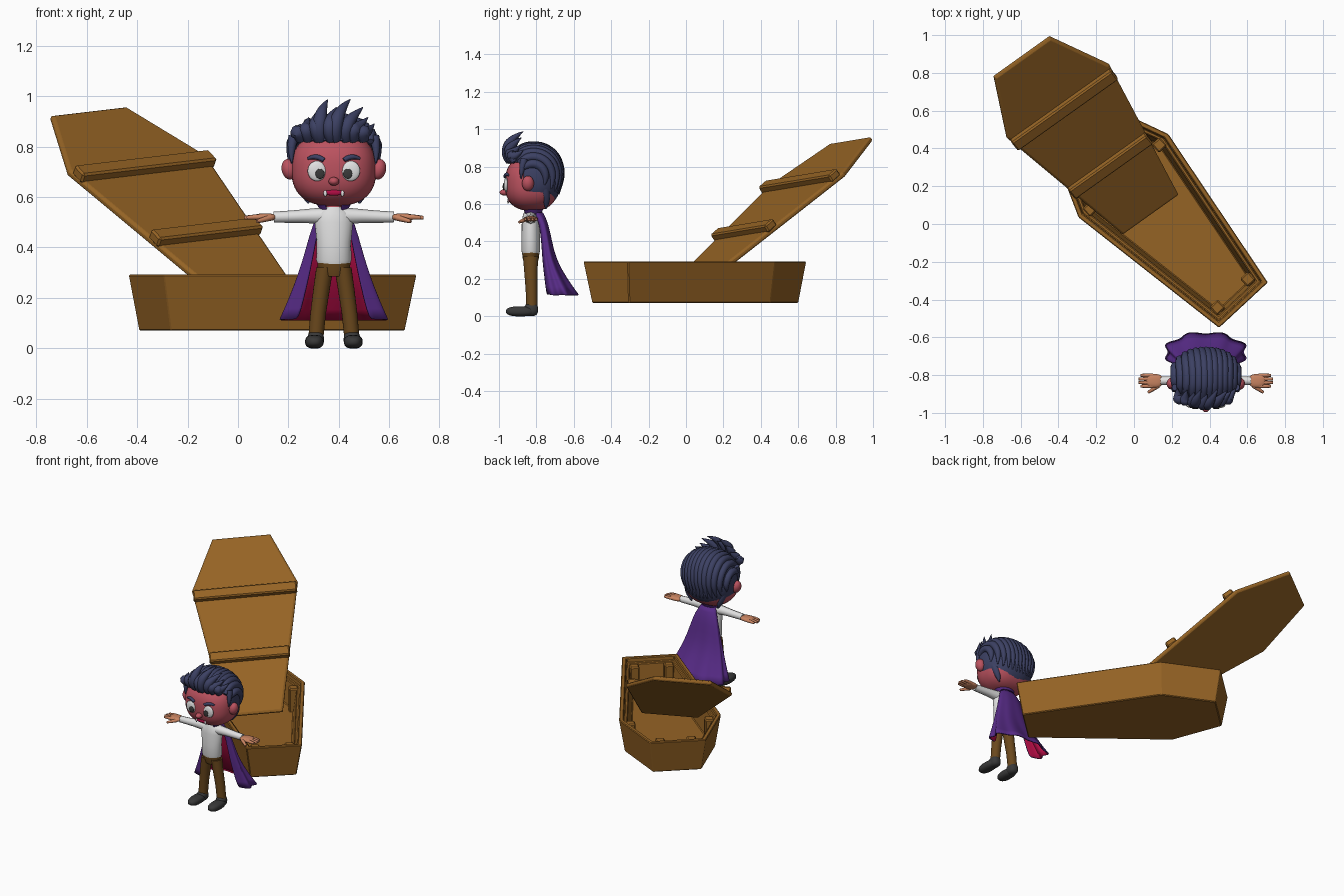
import bpy, bmesh, math
from mathutils import Vector, Matrix

cube = bpy.data.objects.get("Cube")
if cube:
    bpy.data.objects.remove(cube)


def material(name, r, g, b):
    m = bpy.data.materials.new(name)
    m.use_nodes = True
    m.diffuse_color = (r, g, b, 1)
    m.node_tree.nodes["Principled BSDF"].inputs["Base Color"].default_value = (r, g, b, 1)
    return m


WOOD = material("wood", .30, .125, .018)
SKIN = material("face skin", .50, .085, .115)
HAND = material("hand skin", .58, .23, .12)
WHITE = material("white", .75, .75, .75)
HAIR = material("navy hair", .045, .052, .125)
PURPLE = material("purple cloth", .095, .024, .24)
CRIMSON = material("crimson lining", .45, .004, .06)
TROUSER = material("brown trousers", .145, .065, .012)
DARK = material("charcoal", .04, .04, .04)

CX, CY = .38, -.83  # where the figure stands


def finish(bm, name, mats, smooth=True):
    me = bpy.data.meshes.new(name)
    bm.to_mesh(me)
    bm.free()
    for m in mats:
        me.materials.append(m)
    for p in me.polygons:
        p.use_smooth = smooth
    if smooth:
        me.set_sharp_from_angle(angle=math.radians(50))
    ob = bpy.data.objects.new(name, me)
    bpy.context.collection.objects.link(ob)
    return ob


def on_blob(center, radii, d, p):
    """Point of a rounded-box blob in direction d."""
    n = sum(abs(c) ** p for c in d) ** (1 / p)
    return Vector(c + r * k / n for c, r, k in zip(center, radii, d))


def blob(name, center, radii, mat, p=2, seg=24, rot=0, cut=None):
    bm = bmesh.new()
    bmesh.ops.create_uvsphere(bm, u_segments=seg, v_segments=seg * 2 // 3, radius=1)
    turn = Matrix.Rotation(rot, 3, "Y")
    for v in bm.verts:
        v.co = turn @ on_blob((0, 0, 0), radii, v.co, p) + Vector(center)
    if cut:
        cut(bm)
    return finish(bm, name, [mat])


def bridge(bm, rings, caps=True):
    n = len(rings[0])
    loops = [[bm.verts.new(c) for c in ring] for ring in rings]
    for a, b in zip(loops, loops[1:]):
        for i in range(n):
            j = (i + 1) % n
            bm.faces.new((a[i], a[j], b[j], b[i]))
    if caps:
        bm.faces.new(loops[0][::-1])
        bm.faces.new(loops[-1])
    bmesh.ops.recalc_face_normals(bm, faces=bm.faces)


def loft(name, sections, mat, n=20):
    """Vertical body from (x, y, z, half width, half depth) ellipses."""
    bm = bmesh.new()
    angles = [math.tau * i / n for i in range(n)]
    bridge(bm, [[(x + a * math.cos(t), y + b * math.sin(t), z) for t in angles]
                for x, y, z, a, b in sections])
    return finish(bm, name, [mat])


def tube(name, points, radii, mat):
    cu = bpy.data.curves.new(name, "CURVE")
    cu.dimensions = "3D"
    cu.bevel_depth, cu.bevel_resolution, cu.resolution_u = 1, 2, 5
    cu.use_fill_caps = True
    sp = cu.splines.new("NURBS")
    sp.points.add(len(points) - 1)
    for q, co, r in zip(sp.points, points, radii):
        q.co, q.radius = (*co, 1), r
    sp.use_endpoint_u, sp.order_u = True, 3
    tmp = bpy.data.objects.new(name + "_path", cu)
    bm = bmesh.new()
    me = bpy.data.meshes.new_from_object(tmp)
    bm.from_mesh(me)
    bpy.data.objects.remove(tmp)
    bpy.data.meshes.remove(me)
    bpy.data.curves.remove(cu)
    return finish(bm, name, [mat])


# ---- coffin -------------------------------------------------------------
SHOULDER, LENGTH = .935, 1.3


def outline(d, z, grow=1):
    """Six-sided plan, inset by d, foot end at y = 0."""
    f, s, h = (.177 - .85 * d) * grow, (.325 - 1.05 * d) * grow, (.178 - .67 * d) * grow
    return [(-f, d, z), (f, d, z), (s, SHOULDER, z), (h, LENGTH - d, z),
            (-h, LENGTH - d, z), (-s, SHOULDER, z)]


def frame(origin, w, a):
    w, a = Vector(w).normalized(), Vector(a).normalized()
    n = w.cross(a).normalized()
    w = a.cross(n)
    return Matrix.Translation(origin) @ Matrix((w, a, n)).transposed().to_4x4()


def place(ob, m, bevel=.006):
    ob.matrix_world = m
    b = ob.modifiers.new("edge", "BEVEL")
    b.width, b.segments = bevel, 1


def box(name, center, size, m):
    bm = bmesh.new()
    bmesh.ops.create_cube(bm, size=1)
    for v in bm.verts:
        v.co = Vector(c + s * k for c, s, k in zip(center, size, v.co))
    ob = finish(bm, name, [WOOD], False)
    place(ob, m, .008)


base = frame((.58, -.43, .07), (.733, .68, 0), (-.68, .733, 0))
bm = bmesh.new()
bridge(bm, [outline(d, z) for d, z in
            [(.036, 0), (0, .222), (.028, .222), (.03, .19), (.05, .19), (.07, .035)]])
place(finish(bm, "coffin_base", [WOOD], False), base, .005)
for side in (-1, 1):
    for w, a in ((.11, .085), (.25, .925), (.1, 1.2)):
        box("corner_post", (side * w, a, .11), (.06, .06, .17), base)

lid = frame((.09, .045, .215), (.8, .58, .1), (-.523, .641, .561))
bm = bmesh.new()
bridge(bm, [outline(d, z, 1.03) for d, z in [(.008, -.03), (0, -.022), (0, -.008), (.012, 0)]])
place(finish(bm, "coffin_lid", [WOOD], False), lid, .002)
for a, half in ((.885, .328), (.42, .255)):
    box("lid_strap", (0, a, .012), (half * 2, .07, .045), lid)

# ---- body ---------------------------------------------------------------
loft("shirt_torso", [(CX, CY, .33, .062, .045), (CX, CY, .35, .07, .05), (CX, CY, .42, .068, .05),
                     (CX, CY, .50, .076, .048), (CX, CY, .535, .068, .043), (CX, CY, .56, .035, .035)], WHITE)
loft("neck", [(CX, CY, .54, .032, .032), (CX, CY, .6, .034, .034)], SKIN)
loft("trouser_hips", [(CX, CY, .285, .045, .036), (CX, CY, .31, .063, .043), (CX, CY, .342, .066, .047)], TROUSER)

for s in (-1, 1):
    def at(x, y, z):
        return (CX + s * x, CY + y, z)

    loft("trouser_leg", [(*at(.071, .005, .045), .03, .03), (*at(.062, .004, .14), .031, .031),
                         (*at(.048, 0, .24), .033, .035), (*at(.036, 0, .32), .034, .042)], TROUSER)
    # shoes
    blob("shoe_toe", at(.077, -.055, .026), (.037, .078, .027), DARK, 2.5)
    blob("shoe_heel", at(.072, .002, .035), (.033, .038, .035), DARK, 2.5)
    # sleeves and hands
    tube("sleeve", [at(.04, 0, .525), at(.1, 0, .525), at(.17, 0, .522), at(.238, 0, .52)],
         (.034, .028, .024, .022), WHITE)
    blob("palm", at(.272, 0, .52), (.045, .036, .015), HAND, 2.6)
    for k in range(4):
        y = -.027 + k * .018
        reach = .355 if k in (1, 2) else .345
        tube("finger", [at(.28, y, .52), at(.32, y * 1.1, .521), at(reach, y * 1.05, .518)],
             (.011, .011, .007), HAND)
    tube("thumb", [at(.25, -.025, .518), at(.28, -.045, .51), at(.305, -.062, .503)],
         (.012, .011, .007), HAND)

# ---- cape and collar ----------------------------------------------------


def wrap(name, rows, limit, folds, thick):
    """Cloth open at the front, from (z, half width, back y, front y) rows, top first."""
    bm, n, grid = bmesh.new(), 40, []
    for r, (z, hw, yb, yf) in enumerate(rows):
        line = []
        for c in range(n + 1):
            t = math.radians(limit) * (2 * c / n - 1)
            k = 1 - folds * r * (1 + math.cos(8 * t)) / 2
            y = (yb + yf) / 2 + (yb - yf) / 2 * math.cos(t) * k
            line.append(bm.verts.new((CX + hw * math.sin(t) * k, y, z)))
        grid.append(line)
    for a, b in zip(grid, grid[1:]):
        for c in range(n):
            bm.faces.new((a[c], a[c + 1], b[c + 1], b[c]))
    ob = finish(bm, name, [PURPLE, CRIMSON])
    sub = ob.modifiers.new("smooth", "SUBSURF")
    sub.levels = sub.render_levels = 1
    so = ob.modifiers.new("lining", "SOLIDIFY")
    so.thickness, so.offset, so.material_offset = thick, -1, 1


wrap("cape", [(.555, .05, -.765, -.82), (.50, .085, -.735, -.795), (.40, .115, -.715, -.785),
              (.30, .148, -.69, -.785), (.2, .19, -.63, -.785), (.115, .232, -.565, -.79)], 135, .028, .008)
wrap("collar", [(.592, .083, -.752, -.895), (.57, .066, -.765, -.875), (.535, .048, -.78, -.86)],
     148, 0, .006)

# ---- head ---------------------------------------------------------------
HEAD, HR, HP = (CX, -.825, .71), (.168, .143, .146), 2.5
blob("head", HEAD, HR, SKIN, HP, 40)


def face(x, z, out=0):
    """Point on the front of the face."""
    k = 1 - abs(x / HR[0]) ** HP - abs((z - HEAD[2]) / HR[2]) ** HP
    return (CX + x, HEAD[1] - HR[1] * max(k, 0) ** (1 / HP) - out, z)


blob("nose", face(0, .662, .006), (.021, .026, .017), SKIN)
blob("mouth", face(0, .618), (.042, .007, .012), CRIMSON)
for s in (-1, 1):
    blob("eye_white", face(s * .067, .703), (.037, .012, .04), WHITE, rot=s * .1)
    blob("pupil", face(s * .055, .692, .011), (.018, .005, .02), DARK)
    blob("fang", face(s * .034, .614, .007), (.007, .005, .012), WHITE, seg=12)
    blob("ear", (CX + s * .178, -.845, .71), (.029, .032, .041), SKIN, rot=s * .2)
    tube("eyebrow", [face(s * .04, .746, .004), face(s * .07, .768, .004), face(s * .104, .752, .004)],
         (.009, .013, .005), HAIR)

# ---- hair ---------------------------------------------------------------
CAP, CR = (CX, -.818, .742), (.177, .153, .172)
SLOPE = Vector((0, 1, 1))


def open_face(bm):
    corner = Vector((0, -.868, .69))
    for co, no in ((Vector((0, 0, .825)), (0, 0, 1)), (corner, (0, 1, 0)), (corner, SLOPE)):
        bmesh.ops.bisect_plane(bm, geom=bm.verts[:] + bm.edges[:] + bm.faces[:], plane_co=co, plane_no=no)

    def bare(f):
        c = f.calc_center_median()
        return c.z < .825 and (c.y < corner.y or (c - corner).dot(SLOPE) < 0)
    bmesh.ops.delete(bm, geom=[f for f in bm.faces if bare(f)], context="FACES")


cap = blob("hair_cap", CAP, CR, HAIR, 2.3, 48, cut=open_face)
cap.modifiers.new("thickness", "SOLIDIFY").thickness = .012

# locks combed from the hairline over the crown to the nape
for i in range(13):
    s = -.9 + .15 * i
    path, k = [], math.sqrt(1 - s * s)
    for j in range(8):
        t = math.radians(42 + 24 * j)
        x = s + .12 * math.sin(t) * k
        path.append(on_blob(CAP, CR, (x, -k * math.cos(t), k * math.sin(t)), 2.3))
    tube("hair_lock", path, (.012, .022, .024, .024, .024, .022, .016, .004), HAIR)

# swept-up quiff: root offset, tip offset, tip y, tip z
for x, tx, ty, tz in ((-.13, -.15, -.87, .885), (-.10, -.10, -.88, .915), (-.06, -.06, -.89, .945),
                      (-.05, -.025, -.875, .985), (-.01, .01, -.90, .955), (.01, .065, -.87, .987),
                      (.05, .115, -.88, .955), (.08, .135, -.885, .915), (.12, .16, -.87, .89)):
    y = -.945 + abs(x) * .25
    mid = (x + tx) / 2
    tube("quiff_spike", [(CX + x, y, .825), (CX + x - .01, y - .022, .865), (CX + mid - .012, y, tz - .04),
                         (CX + tx, ty, tz)], (.02, .032, .024, .002), HAIR)

# sideburns and nape points
for s in (-1, 1):
    tube("sideburn", [(CX + s * .16, -.865, .84), (CX + s * .172, -.88, .79), (CX + s * .166, -.882, .735)],
         (.02, .018, .003), HAIR)
    tube("nape_point", [(CX + s * .13, -.76, .68), (CX + s * .12, -.74, .62), (CX + s * .1, -.75, .575)],
         (.03, .024, .004), HAIR)
